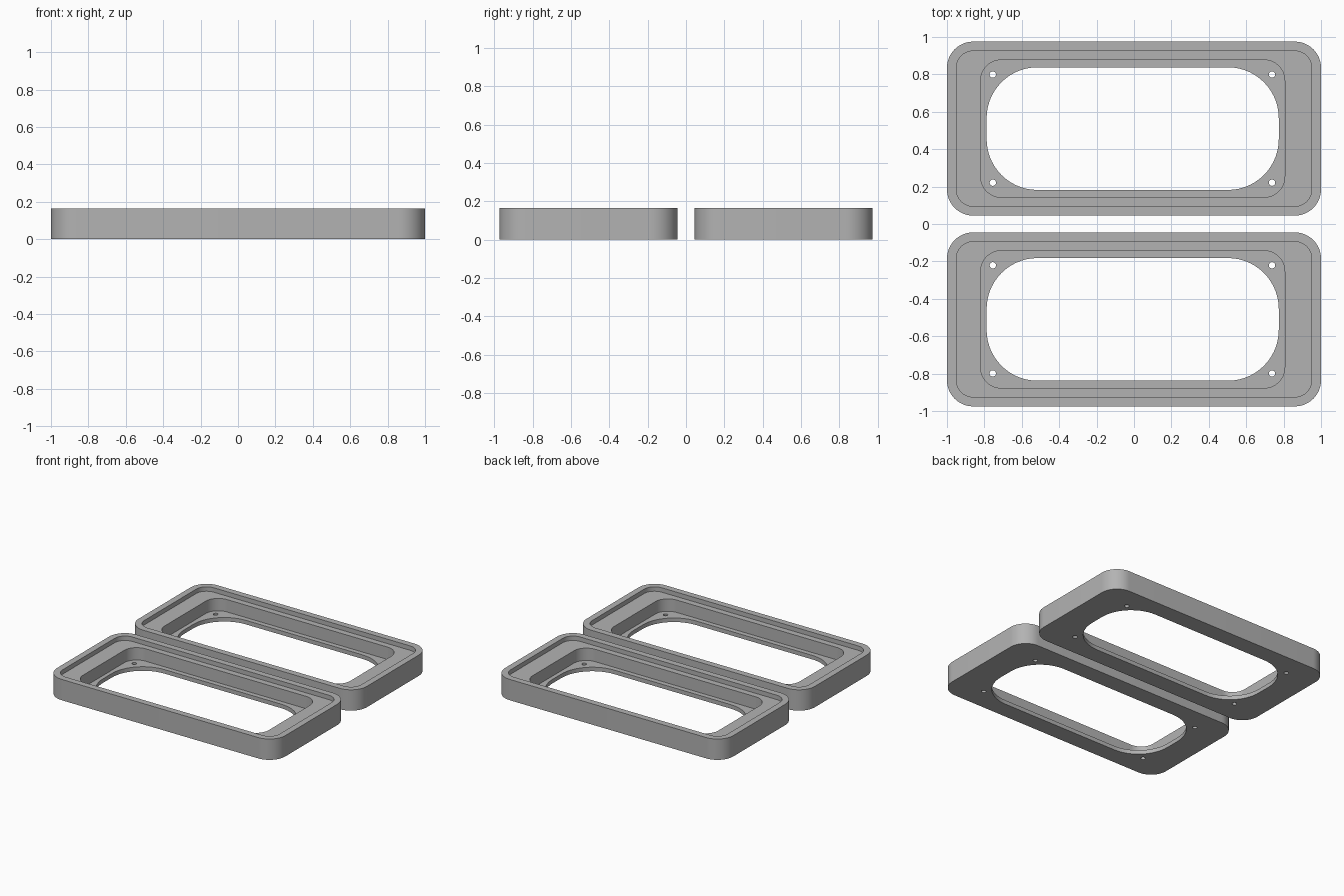
import bpy, bmesh, math

if "Cube" in bpy.data.objects:
    bpy.data.objects.remove(bpy.data.objects["Cube"])

grey = bpy.data.materials.new("light grey")
grey.diffuse_color = (0.45, 0.45, 0.45, 1)
grey.use_nodes = True
grey.node_tree.nodes["Principled BSDF"].inputs["Base Color"].default_value = grey.diffuse_color

CY = 0.51                              # centre line of one frame
TOP, LEDGE, FLOOR = 0.165, 0.13, 0.032


def rounded(x0, x1, hy, r, n=14):
    """Outline of a rounded rectangle centred on y = CY."""
    pts = []
    corners = [(x1 - r, hy - r), (x0 + r, hy - r), (x0 + r, r - hy), (x1 - r, r - hy)]
    for k, (cx, cy) in enumerate(corners):
        for i in range(n + 1):
            a = math.pi / 2 * (k + i / n)
            pts.append((cx + r * math.cos(a), CY + cy + r * math.sin(a)))
    return pts


def circle(cx, cy, r, n=20):
    return [(cx + r * math.cos(2 * math.pi * i / n), cy + r * math.sin(2 * math.pi * i / n))
            for i in range(n)]


def make_frame(name, side):
    bm = bmesh.new()

    def loop(pts, z):
        vs = [bm.verts.new((x, y * side, z)) for x, y in pts]
        return vs, [bm.edges.new((vs[i - 1], vs[i])) for i in range(len(vs))]

    def wall(pts, z0, z1):
        """Vertical wall; returns its lower and upper edge loops."""
        (a, ea), (b, eb) = loop(pts, z0), loop(pts, z1)
        for i in range(len(a)):
            bm.faces.new((a[i - 1], a[i], b[i], b[i - 1]))
        return ea, eb

    def fill(*loops):
        bmesh.ops.triangle_fill(bm, use_beauty=True, edges=[e for l in loops for e in l])

    # Vertical walls: outside, lip, pocket, window and screw holes
    out_lo, out_hi = wall(rounded(-1, 1, 0.465, 0.14), 0, TOP)
    lip_lo, lip_hi = wall(rounded(-0.95, 0.95, 0.415, 0.09), LEDGE, TOP)
    pocket_lo, pocket_hi = wall(rounded(-0.82, 0.806, 0.367, 0.11), FLOOR, LEDGE)
    win_lo, win_hi = wall(rounded(-0.788, 0.774, 0.328, 0.272), 0, FLOOR)
    holes = [wall(circle(x, CY + dy, 0.017), 0, FLOOR)
             for x in (-0.755, 0.738) for dy in (-0.289, 0.289)]

    # Horizontal faces: rim, ledge, floor and underside
    fill(out_hi, lip_hi)
    fill(lip_lo, pocket_hi)
    fill(pocket_lo, win_hi, *[h[1] for h in holes])
    fill(out_lo, win_lo, *[h[0] for h in holes])

    bmesh.ops.recalc_face_normals(bm, faces=bm.faces)
    me = bpy.data.meshes.new(name)
    bm.to_mesh(me)
    bm.free()
    me.materials.append(grey)
    ob = bpy.data.objects.new(name, me)
    bpy.context.collection.objects.link(ob)
    bpy.ops.object.select_all(action='DESELECT')
    ob.select_set(True)
    bpy.context.view_layer.objects.active = ob
    bpy.ops.object.shade_smooth_by_angle(angle=math.radians(30))


make_frame("back_frame", 1)
make_frame("front_frame", -1)
